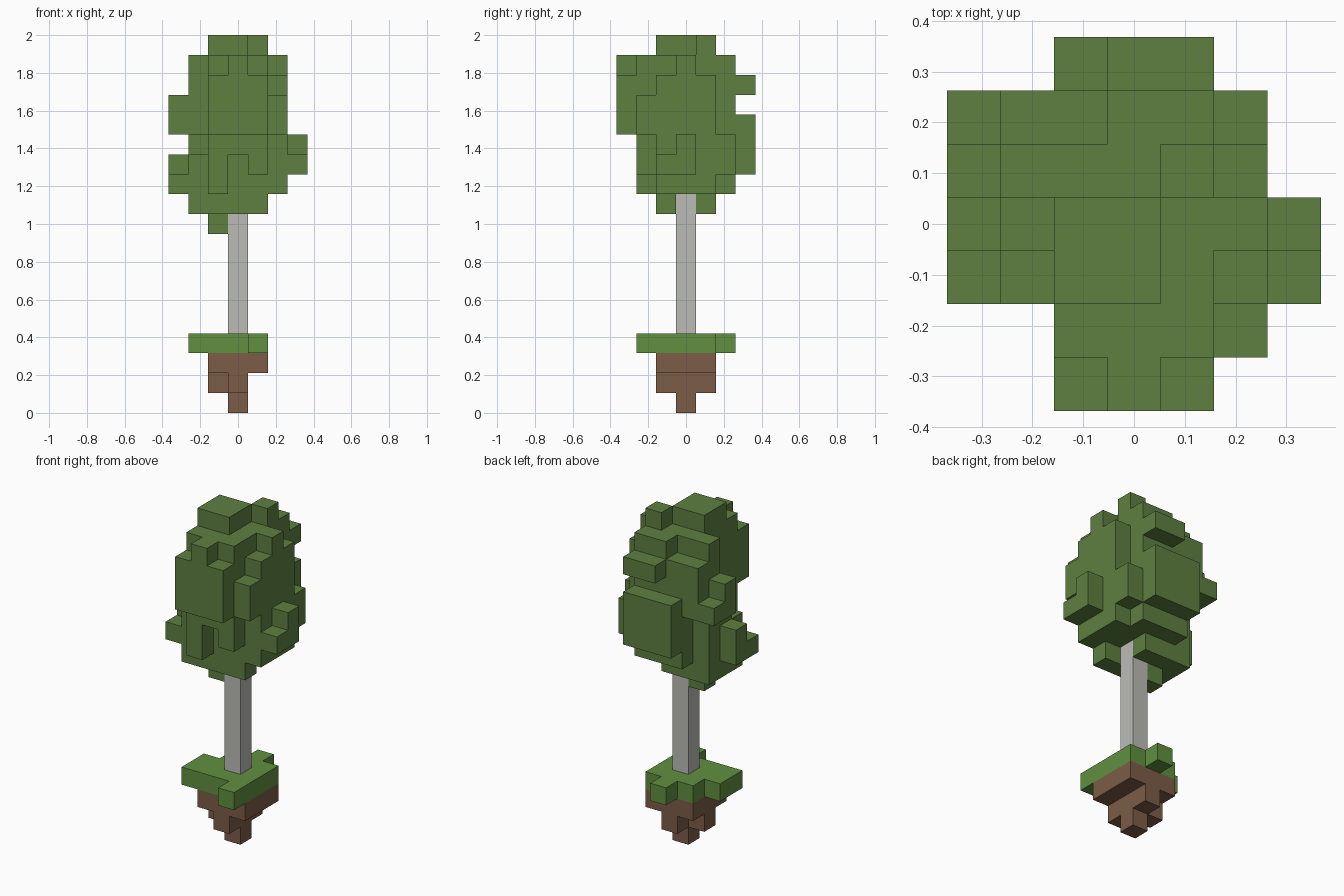
import bpy
import bmesh
from mathutils import Vector

default = bpy.data.objects.get("Cube")
if default:
    bpy.data.objects.remove(default, do_unlink=True)

LAYERS = 19
CELL = 2 / LAYERS      # edge length of one block


def make_material(name, color):
    mat = bpy.data.materials.new(name)
    mat.use_nodes = True
    mat.diffuse_color = (*color, 1)
    shader = mat.node_tree.nodes["Principled BSDF"]
    shader.inputs["Base Color"].default_value = (*color, 1)
    shader.inputs["Roughness"].default_value = 0.9
    return mat


def cells_of(boxes):
    """Expand inclusive (x, x, y, y, layer, layer) boxes into a set of block cells."""
    return {(x, y, z)
            for x0, x1, y0, y1, z0, z1 in boxes
            for x in range(x0, x1 + 1)
            for y in range(y0, y1 + 1)
            for z in range(z0, z1 + 1)}


def build_blocks(name, cells, mat):
    """Skin a set of cells with quads, leaving out faces between neighbours."""
    bm = bmesh.new()
    for cell in sorted(cells):
        center = Vector(cell) + Vector((0, 0, 0.5))
        for axis in range(3):
            for sign in (-1, 1):
                normal = Vector((0, 0, 0))
                normal[axis] = sign
                neighbour = tuple(int(a + b) for a, b in zip(cell, normal))
                if neighbour in cells:
                    continue
                u = Vector((0, 0, 0))
                u[(axis + 1) % 3] = 0.5
                v = normal.cross(u)
                middle = center + normal / 2
                corners = (middle - u - v, middle + u - v,
                           middle + u + v, middle - u + v)
                bm.faces.new([bm.verts.new(c * CELL) for c in corners])
    bmesh.ops.remove_doubles(bm, verts=bm.verts, dist=CELL / 100)
    mesh = bpy.data.meshes.new(name)
    bm.to_mesh(mesh)
    bm.free()
    mesh.materials.append(mat)
    obj = bpy.data.objects.new(name, mesh)
    bpy.context.collection.objects.link(obj)
    return obj


leaf_green = make_material("leaf green", (0.112, 0.216, 0.051))
grass_green = make_material("grass green", (0.117, 0.279, 0.051))
bark_gray = make_material("bark gray", (0.497, 0.497, 0.474))
soil_brown = make_material("soil brown", (0.202, 0.107, 0.061))

# Soil: a clump tapering down to a single block
soil = cells_of([
    (0, 0, 0, 0, 0, 0),
    (0, 0, -1, 1, 1, 1),
    (-1, -1, 0, 0, 1, 1),
    (-1, 1, -1, 1, 2, 2),
])

# Grass: one uneven slab
grass = cells_of([
    (-1, 1, -1, 1, 3, 3),
    (-2, -2, -1, 0, 3, 3),
    (1, 1, -2, -2, 3, 3),
    (0, 0, 2, 2, 3, 3),
])

# Trunk
trunk = cells_of([(0, 0, 0, 0, 4, 10)])

# Foliage: a solid core with ragged blocks on every side
foliage_core = [
    (-1, 1, -1, 1, 11, 17),
]
foliage_bottom = [
    (-1, -1, 0, 0, 9, 9),
    (-2, 0, -1, 1, 10, 10),
    (1, 1, -1, -1, 10, 10),
]
foliage_top = [
    (-1, 0, -1, 0, 18, 18),
    (1, 1, 1, 1, 18, 18),
]
foliage_front = [
    (-1, -1, -2, -2, 11, 17),
    (0, 0, -2, -2, 13, 17),
    (1, 1, -2, -2, 12, 17),
    (-1, 1, -3, -3, 14, 16),
    (0, 0, -3, -3, 17, 17),
]
foliage_back = [
    (0, 1, 2, 2, 11, 17),
    (-1, -1, 2, 2, 11, 16),
    (-2, -2, 2, 2, 14, 16),
    (-1, 1, 3, 3, 12, 14),
    (0, 1, 3, 3, 16, 16),
]
foliage_left = [
    (2, 2, -1, 1, 11, 16),
    (2, 2, 0, 0, 17, 17),
    (2, 2, -2, -2, 14, 15),
    (2, 2, 2, 2, 12, 13),
    (3, 3, -1, 0, 12, 12),
    (3, 3, 0, 0, 13, 13),
]
foliage_right = [
    (-2, -2, -1, -1, 11, 12),
    (-2, -2, 0, 0, 11, 13),
    (-2, -2, 1, 1, 11, 17),
    (-3, -3, -1, 0, 11, 11),
    (-3, -3, 0, 0, 12, 12),
    (-3, -3, 1, 2, 14, 14),
    (-3, -3, 1, 1, 15, 15),
]
foliage = cells_of(foliage_core + foliage_bottom + foliage_top + foliage_front
                   + foliage_back + foliage_left + foliage_right) - trunk

build_blocks("soil", soil, soil_brown)
build_blocks("grass", grass, grass_green)
build_blocks("trunk", trunk, bark_gray)
build_blocks("foliage", foliage, leaf_green)
